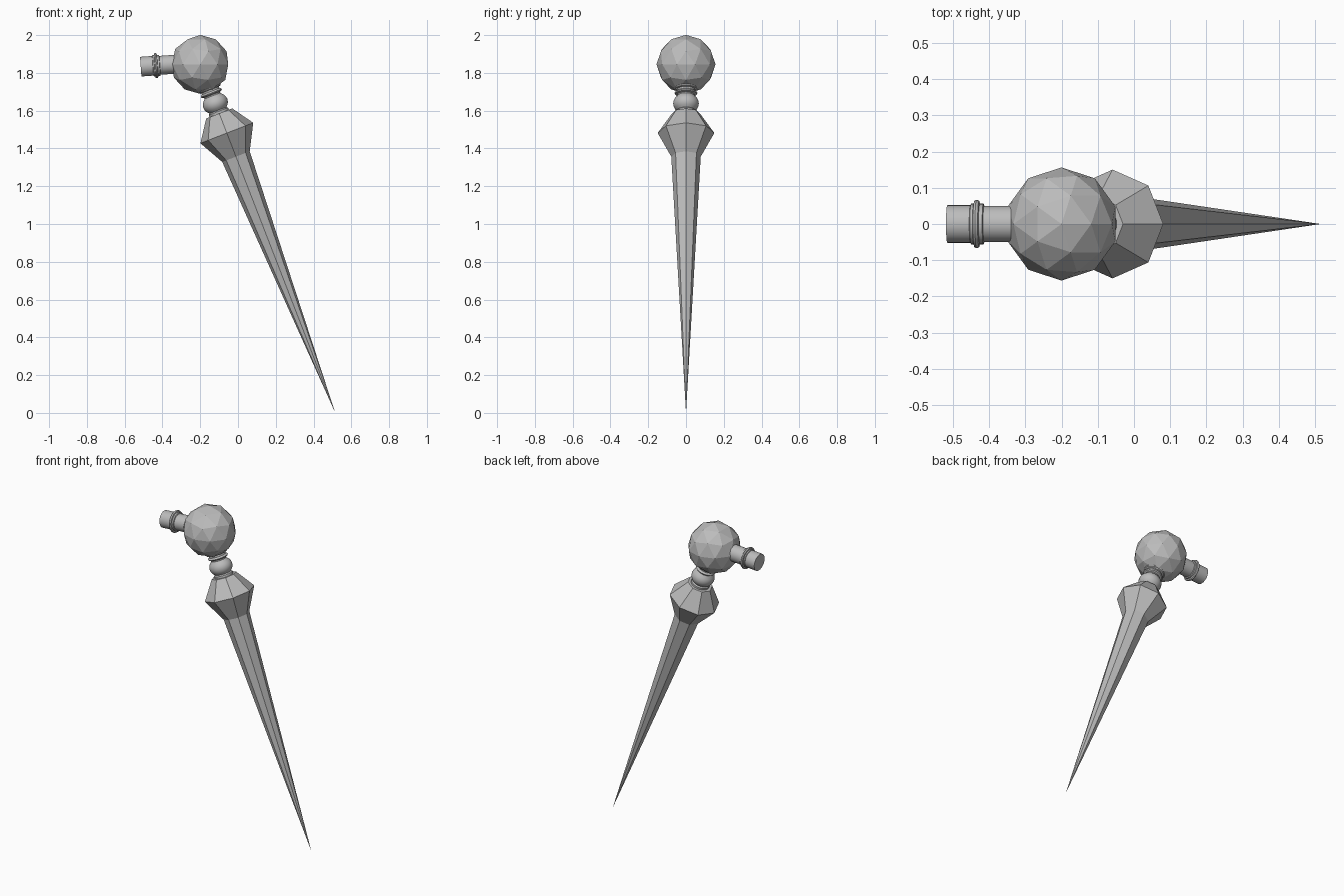
import bpy, bmesh, math
from mathutils import Matrix, Vector

if "Cube" in bpy.data.objects:
    bpy.data.objects.remove(bpy.data.objects["Cube"])

grey = bpy.data.materials.new("grey")
grey.diffuse_color = (0.5, 0.5, 0.5, 1)
grey.use_nodes = True
grey.node_tree.nodes["Principled BSDF"].inputs["Base Color"].default_value = grey.diffuse_color

TIP = Vector((0.515, 0, 0))
BALL = Vector((-0.2, 0, 1.845))


def add(name, bm, matrix, smooth):
    me = bpy.data.meshes.new(name)
    bmesh.ops.recalc_face_normals(bm, faces=bm.faces)
    bm.to_mesh(me)
    bm.free()
    me.transform(matrix)
    me.materials.append(grey)
    ob = bpy.data.objects.new(name, me)
    bpy.context.collection.objects.link(ob)
    if smooth:
        bpy.context.view_layer.objects.active = ob
        ob.select_set(True)
        bpy.ops.object.shade_smooth_by_angle(angle=math.radians(35))
        ob.select_set(False)
    return ob


def lathe(name, profile, sides, start, end, smooth=True):
    """Turn (radius, distance) points around the line from start to end."""
    bm = bmesh.new()
    rings = []
    for r, d in profile:
        if r == 0:
            rings.append([bm.verts.new((0, 0, d))] * sides)
        else:
            rings.append([bm.verts.new((r * math.cos(2 * math.pi * i / sides),
                                        r * math.sin(2 * math.pi * i / sides), d))
                          for i in range(sides)])
    for a, b in zip(rings, rings[1:]):
        for i in range(sides):
            j = (i + 1) % sides
            bm.faces.new(list(dict.fromkeys((a[i], a[j], b[j], b[i]))))
    for ring, (r, d) in ((rings[0], profile[0]), (rings[-1], profile[-1])):
        if r:
            bm.faces.new(ring)
    axis = (end - start).normalized()
    across = Vector((0, 1, 0))
    rot = Matrix((across.cross(axis), across, axis)).transposed().to_4x4()
    return add(name, bm, Matrix.Translation(start) @ rot, smooth)


# Eight-sided tapering spike with flared shoulder
lathe("spike", [(0, 0), (0.078, 1.455), (0.15, 1.589), (0.074, 1.70)],
      8, TIP, BALL, smooth=False)

# Turned neck: foot, round bead, stacked collars below the ball
bead = [(0.068 * math.cos(a), 1.757 + 0.055 * math.sin(a))
        for a in (math.radians(t) for t in range(-45, 46, 15))]
lathe("neck", [(0.055, 1.68), (0.055, 1.712)] + bead
      + [(0.045, 1.80), (0.045, 1.806), (0.056, 1.81), (0.06, 1.816), (0.056, 1.822),
         (0.05, 1.825), (0.05, 1.834), (0.06, 1.837), (0.063, 1.843), (0.06, 1.849),
         (0.052, 1.852), (0.052, 1.88)],
      32, TIP, BALL)

# Faceted ball
bm = bmesh.new()
bmesh.ops.create_icosphere(bm, subdivisions=2, radius=0.156)
add("ball", bm, Matrix.Translation(BALL), False)

# Side peg with a ringed collar
PEG_END = Vector((-0.515, 0, 1.833))
lathe("side_peg", [(0.052, 0), (0.052, 0.064), (0.056, 0.066), (0.056, 0.073),
                   (0.064, 0.075), (0.067, 0.081), (0.064, 0.088), (0.056, 0.09),
                   (0.056, 0.1), (0.05, 0.102), (0.05, 0.2)],
      32, PEG_END, BALL + Vector((0, 0, 0.01)))
